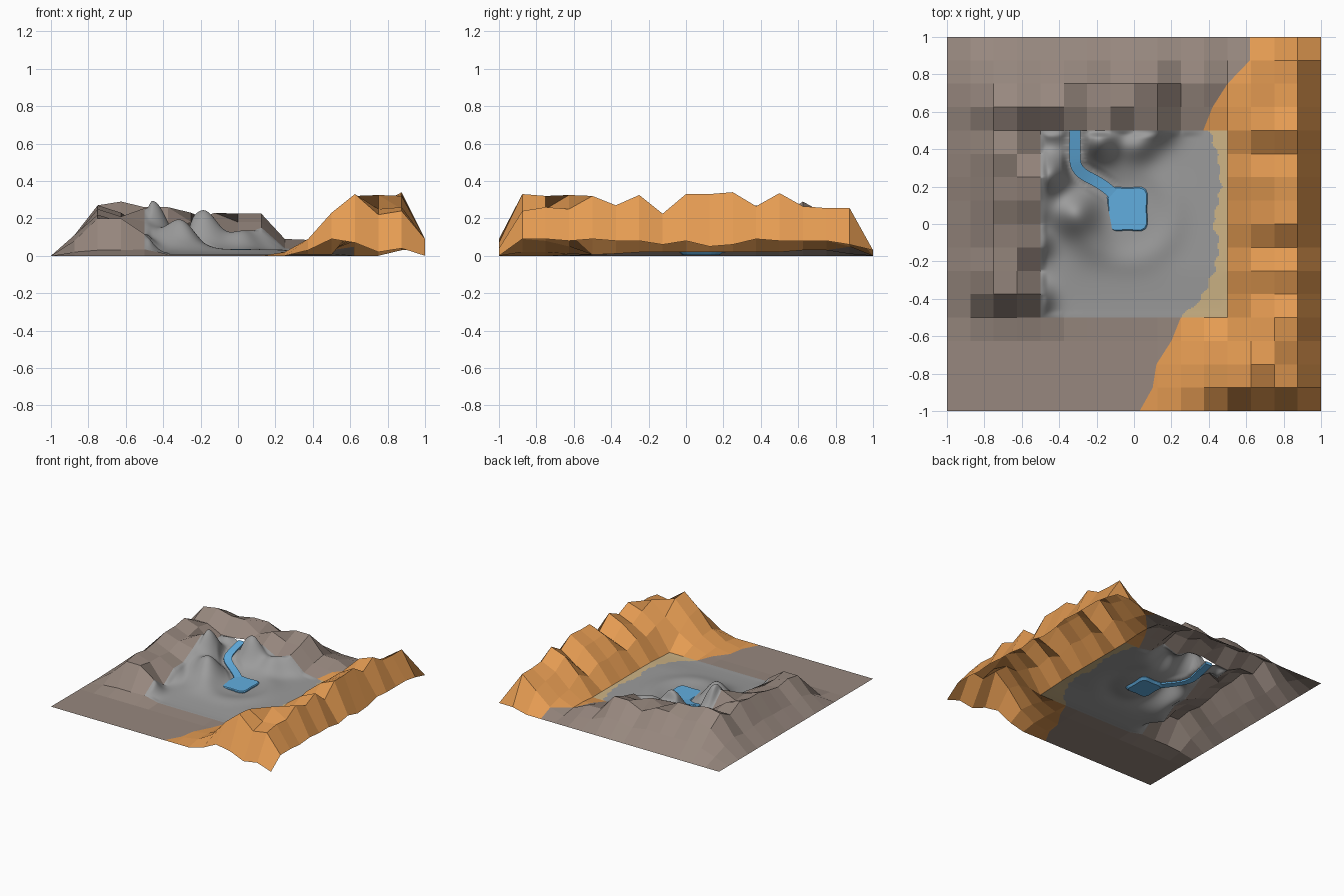
import bpy, bmesh, math
from mathutils import Vector

if "Cube" in bpy.data.objects:
    bpy.data.objects.remove(bpy.data.objects["Cube"])

STEP = 0.125


def material(name, rgb):
    m = bpy.data.materials.new(name)
    m.diffuse_color = (*rgb, 1)
    m.use_nodes = True
    m.node_tree.nodes["Principled BSDF"].inputs["Base Color"].default_value = m.diffuse_color
    return m


def finish(name, bm, mat=None, smooth=False):
    me = bpy.data.meshes.new(name)
    for f in bm.faces:
        f.smooth = smooth
    bm.to_mesh(me)
    bm.free()
    ob = bpy.data.objects.new(name, me)
    bpy.context.collection.objects.link(ob)
    if mat:
        me.materials.append(mat)
    return ob


def smoothstep(t):
    t = max(0, min(1, t))
    return t * t * (3 - 2 * t)


def lerp_points(pts, per):
    out = []
    for a, b in zip(pts, pts[1:]):
        out += [Vector(a).lerp(Vector(b), k / per) for k in range(per)]
    return out + [Vector(pts[-1])]


# River course from the back edge down to the pond
river = lerp_points([(-.315, .5, .15), (-.317, .4, .125), (-.315, .31, .10), (-.275, .265, .08),
                     (-.21, .235, .055), (-.14, .19, .04), (-.08, .13, .031)], 5)
# ease the bends
for _ in range(4):
    river = [river[0]] + [(a + b + c) / 3 for a, b, c in zip(river, river[1:], river[2:])] + [river[-1]]

# Rounded hills of the inner valley: height, x, y, spread
HILLS = [(.25, -.455, .27, .075), (.15, -.32, .06, .08), (.2, -.18, .45, .08),
         (.09, .02, .42, .065), (.14, -.54, .1, .085), (.11, -.53, -.1, .06), (.13, -.53, -.4, .06),
         (.14, .12, .54, .07), (.13, -.45, .53, .08), (.05, -.35, .5, .14),
         (.04, -.25, -.08, .09)]


def hills(x, y):
    z = .006 + .014 * smoothstep((y + .5) / .3)
    z += sum(a * math.exp(-((x - u) ** 2 + (y - v) ** 2) / (2 * s * s)) for a, u, v, s in HILLS)
    r = math.hypot(x + .03, y - .05)
    return z + .014 * math.exp(-((r - .24) / .08) ** 2)


# Ridge heights on the coarse grid, column by column (front to back)
COLS = {
    1: (4, [.02, .08, .11, .09, .10, .10, .11, .10, .09, .11, .08, .04]),
    2: (4, [.03, .20, .22, .20, .22, .25, .25, .27, .21, .27, .19, .08]),
    3: (4, [.03, .20, .18, .18, .17, .21, .20, .23, .21, .29, .22, .10]),
    10: (0, [0, .02, .02, .01]),
    11: (0, [.03, .09, .08, .05]),
    12: (0, [.09, .23, .20, .12]),
    13: (0, [.07, .33, .32, .22, .19, .15, .18, .13, .18, .16, .17, .11, .17, .10, .08, .05, 0]),
    14: (0, [.02, .22, .25, .325, .28, .22, .27, .18, .28, .27, .27, .18, .29, .21, .18, .15, 0]),
    15: (0, [.04, .24, .26, .25, .32, .27, .325, .225, .33, .33, .34, .265, .335, .265, .255, .255, .03]),
    16: (0, [0, .09, .09, .08, .09, .08, .08, .06, .08, .05, .06, .09, .08, .08, .08, .06, .03]),
}
# Back ridge, row by row (left to right)
ROWS = {
    13: [.26, .26, .18, .23, .18, .18, .07, .05, .03],
    14: [.20, .23, .23, .17, .225, .225, .09, .085, .03],
    15: [.10, .10, .10, .08, .10, .10, .05, .04, .01],
}


def coarse(i, j):
    if 4 <= i <= 12 and 4 <= j <= 12:
        return hills(i * STEP - 1, j * STEP - 1)
    if j in ROWS and 4 <= i <= 12:
        return ROWS[j][i - 4]
    if i in COLS:
        start, vals = COLS[i]
        if 0 <= j - start < len(vals):
            return vals[j - start]
    return 0.0


def coarse_at(x, y):
    u, v = (x + 1) / STEP, (y + 1) / STEP
    i, j = min(15, int(u)), min(15, int(v))
    u, v = u - i, v - j
    return ((coarse(i, j) * (1 - u) + coarse(i + 1, j) * u) * (1 - v)
            + (coarse(i, j + 1) * (1 - u) + coarse(i + 1, j + 1) * u) * v)


def valley(x, y):
    # hills meeting the coarse ridges at the seam, with a channel pressed in along the river
    w = smoothstep((.5 - max(abs(x), abs(y))) / .04)
    z = hills(x, y) * w + coarse_at(x, y) * (1 - w)
    p = min(river, key=lambda q: (q.x - x) ** 2 + (q.y - y) ** 2)
    k = smoothstep(1.6 - math.hypot(p.x - x, p.y - y) / .05)
    return z * (1 - k) + (p.z - .01) * k


def grid(n, lo, hi, height, keep):
    bm = bmesh.new()
    d = (hi - lo) / n
    vs = [[bm.verts.new((lo + i * d, lo + j * d, height(lo + i * d, lo + j * d)))
           for i in range(n + 1)] for j in range(n + 1)]
    for j in range(n):
        for i in range(n):
            if keep(lo + (i + .5) * d, lo + (j + .5) * d):
                bm.faces.new((vs[j][i], vs[j][i + 1], vs[j + 1][i + 1], vs[j + 1][i]))
    bmesh.ops.delete(bm, geom=[v for v in bm.verts if not v.link_faces], context='VERTS')
    return bm


# Line where brown rock meets orange rock, per coarse row
BORDER = [.03, .10, .12, .20, .25] + [.3] * 7 + [.37, .42, .50, .62, .62]


def border(y):
    v = (y + 1) / STEP
    j = max(0, min(15, int(v)))
    return BORDER[j] + (BORDER[j + 1] - BORDER[j]) * (v - j)


def outer_land(name, orange, mat):
    bm = grid(16, -1, 1, coarse_at, lambda x, y: max(abs(x), abs(y)) > .5)
    for j in [0, 1, 2, 3, 12, 13, 14, 15]:
        y0 = j * STEP - 1
        faces = [f for f in bm.faces if y0 < f.calc_center_median().y < y0 + STEP]
        geom = faces + list({e for f in faces for e in f.edges}) + list({v for f in faces for v in f.verts})
        bmesh.ops.bisect_plane(bm, geom=geom, dist=1e-4, plane_co=(BORDER[j], y0, 0),
                               plane_no=(STEP, BORDER[j] - BORDER[j + 1], 0))
    centres = [(f, f.calc_center_median()) for f in bm.faces]
    drop = [f for f, c in centres if (c.x > border(c.y)) != orange]
    bmesh.ops.delete(bm, geom=drop, context='FACES')
    return finish(name, bm, mat)


outer_land("brown_ridge", False, material("brown_rock", (.31, .245, .21)))
outer_land("orange_ridge", True, material("orange_rock", (.78, .33, .085)))

# Smooth valley floor and its sandy margin
SHORE = [(-.5, .25), (-.4, .36), (-.25, .43), (-.1, .455), (0, .42), (.2, .465), (.35, .45), (.45, .42), (.5, .40)]


def is_sand(x, y):
    for (a, p), (b, q) in zip(SHORE, SHORE[1:]):
        if a <= y <= b:
            return x > p + (q - p) * (y - a) / (b - a) + .008 * math.sin(70 * y)
    return False


finish("valley_floor", grid(128, -.5, .5, valley, lambda x, y: not is_sand(x, y)),
       material("grey_rock", (.33, .33, .33)), True)
finish("sand_margin", grid(128, -.5, .5, valley, is_sand), material("sand", (.62, .46, .24)), True)

# River: box section swept along its course
water = material("water", (.12, .42, .74))
bm = bmesh.new()
loops = []
for k, p in enumerate(river):
    t = river[min(k + 2, len(river) - 1)] - river[max(k - 2, 0)]
    n = Vector((-t.y, t.x, 0)).normalized() * .03
    low = Vector((0, 0, -.022))
    loops.append([bm.verts.new(c) for c in (p - n, p + n, p + n + low, p - n + low)])
for a, b in zip(loops, loops[1:]):
    for s in range(4):
        bm.faces.new((a[s], a[(s + 1) % 4], b[(s + 1) % 4], b[s]))
bm.faces.new(loops[0])
bm.faces.new(loops[-1][::-1])
bmesh.ops.recalc_face_normals(bm, faces=bm.faces[:])
finish("river", bm, water)

# Pond: rounded square slab with a softly sloped rim
bm = bmesh.new()
rings = []
for scale, z in ((.85, .005), (1, .022), (1, .03), (.95, .036)):
    ring = []
    for k in range(40):
        a = math.tau * k / 40
        c, s = math.cos(a), math.sin(a)
        r = scale * (abs(c) ** 5 + abs(s) ** 5) ** -.2 * (1 + .03 * math.cos(4 * a + math.pi))
        ring.append(bm.verts.new((-.035 + .108 * r * c, .08 + .118 * r * s, z)))
    rings.append(ring)
for a, b in zip(rings, rings[1:]):
    for k in range(40):
        bm.faces.new((a[k], a[(k + 1) % 40], b[(k + 1) % 40], b[k]))
bm.faces.new(rings[-1])
bm.faces.new(rings[0][::-1])
finish("pond", bm, water)
